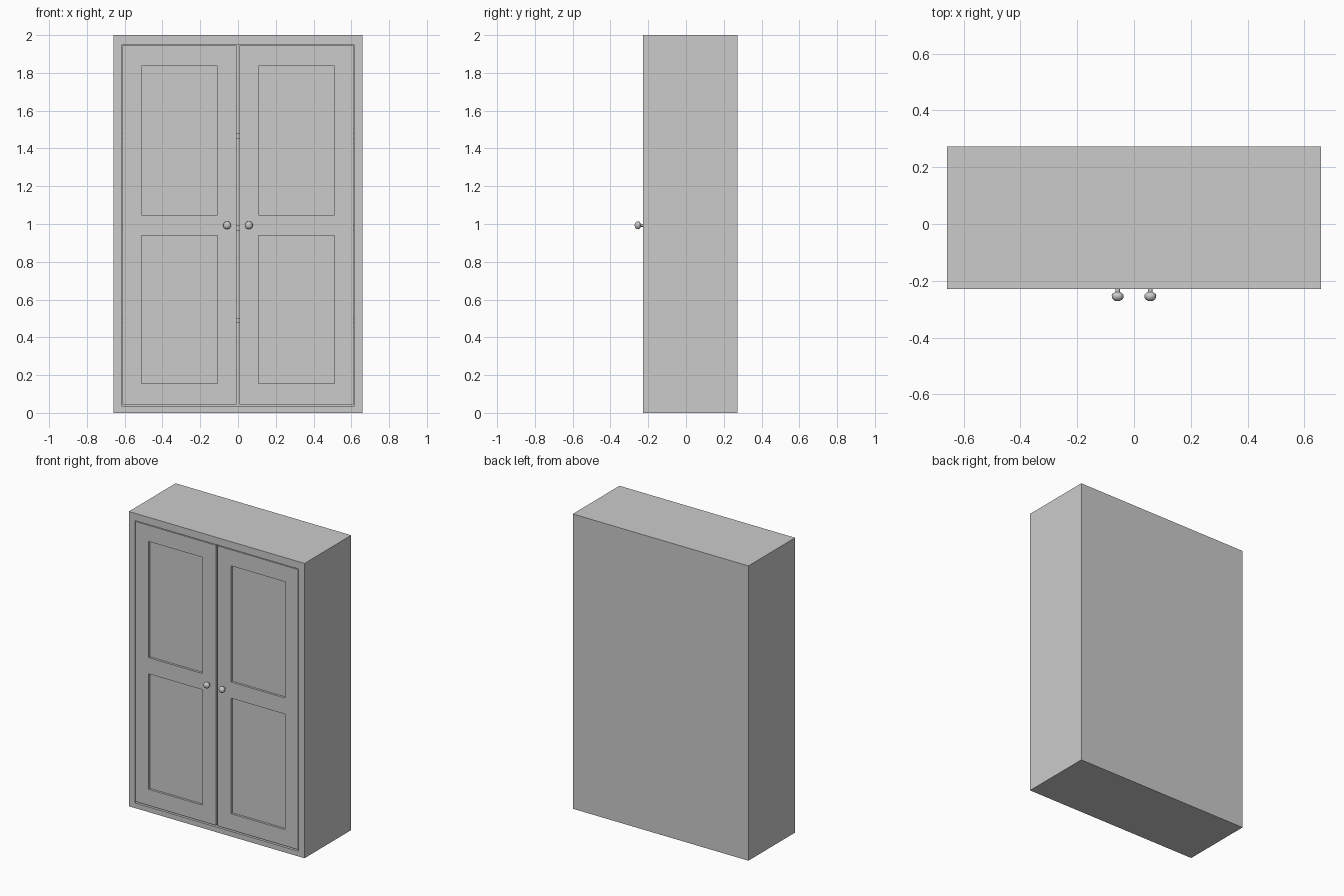
import bpy, bmesh, math
from mathutils import Vector

if "Cube" in bpy.data.objects:
    bpy.data.objects.remove(bpy.data.objects["Cube"])

W, H = 0.659, 2.0                   # half width, height
FRONT, BACK = -0.228, 0.272
OX, OZ0, OZ1 = 0.615, 0.035, 1.95   # door opening


def finish(bm, name):
    bmesh.ops.recalc_face_normals(bm, faces=bm.faces[:])
    me = bpy.data.meshes.new(name)
    bm.to_mesh(me)
    bm.free()
    ob = bpy.data.objects.new(name, me)
    bpy.context.collection.objects.link(ob)
    return ob


def add_box(bm, lo, hi):
    lo, hi = Vector(lo), Vector(hi)
    verts = bmesh.ops.create_cube(bm, size=1)["verts"]
    for v in verts:
        v.co = Vector((v.co[i] * (hi[i] - lo[i]) + (hi[i] + lo[i]) / 2 for i in range(3)))


def push_back(bm, faces, dist):
    """Extrude faces along +y, leaving a recess."""
    ret = bmesh.ops.extrude_face_region(bm, geom=faces)["geom"]
    bmesh.ops.delete(bm, geom=[f for f in faces if f.is_valid], context="FACES_ONLY")
    verts = [g for g in ret if isinstance(g, bmesh.types.BMVert)]
    bmesh.ops.translate(bm, vec=(0, dist, 0), verts=verts)


def carcass():
    bm = bmesh.new()
    add_box(bm, (-W, FRONT, 0), (W, BACK, H))
    front = min(bm.faces, key=lambda f: f.calc_center_median().y)
    bmesh.ops.inset_region(bm, faces=[front], thickness=0.04)
    for v in front.verts:
        v.co = (math.copysign(OX, v.co.x), FRONT, OZ1 if v.co.z > 1 else OZ0)
    push_back(bm, [front], 0.48)
    finish(bm, "cabinet_carcass")


def door(side, name):
    xs = [side * x for x in (0.007, 0.108, 0.511, 0.611)]
    zs = [0.045, 0.155, 0.938, 1.048, 1.836, 1.945]
    bm = bmesh.new()
    grid = [[bm.verts.new((x, FRONT, z)) for x in xs] for z in zs]
    panels = []
    for j in range(5):
        for i in range(3):
            f = bm.faces.new((grid[j][i], grid[j][i + 1], grid[j + 1][i + 1], grid[j + 1][i]))
            if i == 1 and j in (1, 3):
                panels.append(f)
    # door thickness, then the sunken panels
    ret = bmesh.ops.extrude_face_region(bm, geom=bm.faces[:], use_keep_orig=True)["geom"]
    bmesh.ops.translate(bm, vec=(0, 0.03, 0),
                        verts=[g for g in ret if isinstance(g, bmesh.types.BMVert)])
    for p in panels:
        push_back(bm, [p], 0.015)
    finish(bm, name)


def knob(side, name):
    # (radius, distance out from the door face)
    prof = [(0, -0.003), (0.008, -0.003), (0.008, 0.011), (0.014, 0.0145), (0.019, 0.019),
            (0.021, 0.0245), (0.0205, 0.030), (0.017, 0.037), (0.010, 0.042), (0, 0.044)]
    bm = bmesh.new()
    verts = [bm.verts.new((r, -d, 0)) for r, d in prof]
    edges = [bm.edges.new(e) for e in zip(verts, verts[1:])]
    bmesh.ops.spin(bm, geom=verts + edges, cent=(0, 0, 0), axis=(0, 1, 0),
                   angle=2 * math.pi, steps=24)
    bmesh.ops.remove_doubles(bm, verts=bm.verts[:], dist=1e-5)
    ob = finish(bm, name)
    ob.location = (side * 0.0575, FRONT, 0.993)
    bpy.ops.object.select_all(action="DESELECT")
    ob.select_set(True)
    bpy.context.view_layer.objects.active = ob
    bpy.ops.object.shade_smooth_by_angle(angle=math.radians(40))


carcass()

# Interior shelves, glimpsed through the door gaps
for n, z in enumerate((0.49, 0.978, 1.465), 1):
    bm = bmesh.new()
    add_box(bm, (-OX, FRONT + 0.035, z - 0.0135), (OX, BACK - 0.02, z + 0.0135))
    finish(bm, f"shelf_{n}")

# Paired doors and knobs
for side, label in ((-1, "left"), (1, "right")):
    door(side, f"door_{label}")
    knob(side, f"knob_{label}")
